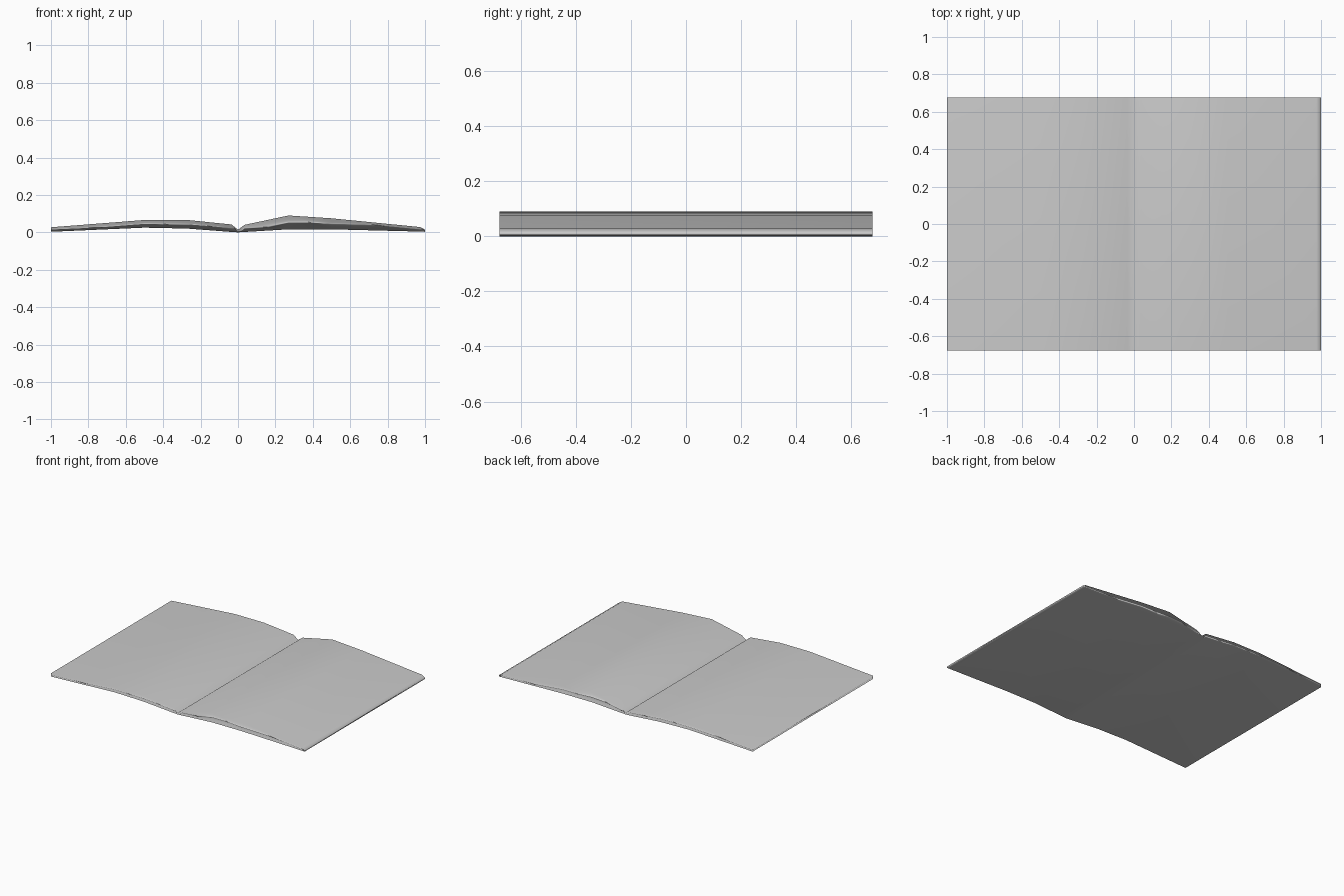
import bpy, bmesh

if "Cube" in bpy.data.objects:
    bpy.data.objects.remove(bpy.data.objects["Cube"])

HALF_DEPTH = 0.677

# Cross-section columns of the open book: x, underside z, page surface z
columns = [
    (-1.00, 0.003, 0.027),
    (-0.50, 0.025, 0.066),
    (-0.27, 0.020, 0.066),
    (-0.035, 0.002, 0.042),
    (0.00, 0.000, 0.014),
    (0.035, 0.002, 0.040),
    (0.27, 0.016, 0.090),
    (0.50, 0.016, 0.075),
    (0.975, 0.004, 0.028),
    (1.00, 0.003, 0.014),
]

bm = bmesh.new()
# Each column becomes a ring of four corners
rings = []
for x, low, high in columns:
    corners = [(-HALF_DEPTH, low), (HALF_DEPTH, low), (HALF_DEPTH, high), (-HALF_DEPTH, high)]
    rings.append([bm.verts.new((x, y, z)) for y, z in corners])

# Cover underside, page surface and page-block ends
for a, b in zip(rings, rings[1:]):
    for i in range(4):
        j = (i + 1) % 4
        bm.faces.new((a[i], a[j], b[j], b[i]))
# Left and right fore-edges
bm.faces.new(rings[0])
bm.faces.new(rings[-1])
bmesh.ops.recalc_face_normals(bm, faces=bm.faces[:])
for f in bm.faces:
    f.smooth = True

mesh = bpy.data.meshes.new("open_book")
bm.to_mesh(mesh)
bm.free()
book = bpy.data.objects.new("open_book", mesh)
bpy.context.collection.objects.link(book)

# Soft page edges that keep the large pages evenly shaded
weighted = book.modifiers.new("even_shading", 'WEIGHTED_NORMAL')
weighted.weight = 50
